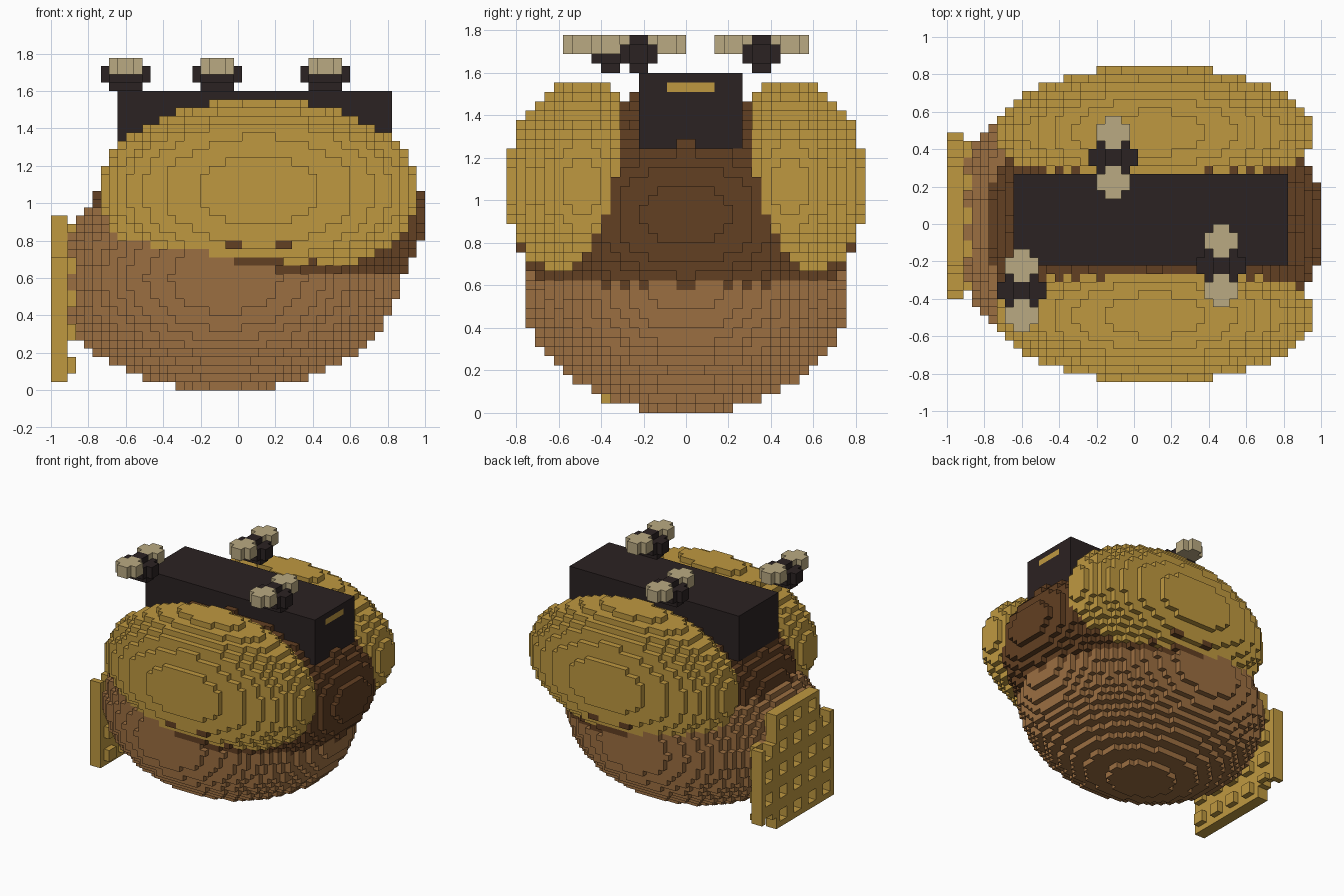
import bpy, bmesh
from mathutils import Vector

cube = bpy.data.objects.get("Cube")
if cube:
    bpy.data.objects.remove(cube, do_unlink=True)

V = 2 / 45            # size of one block; grid is i: 0..45, j: -19..19, k: 0..40
cells = {}            # (i, j, k) -> part name; later parts replace earlier ones


def ellipsoid(part, centre, radii, min_i=0):
    """Fill every block whose middle lies in the ellipsoid."""
    lo = [int(c - r) - 1 for c, r in zip(centre, radii)]
    hi = [int(c + r) + 2 for c, r in zip(centre, radii)]
    for i in range(max(lo[0], min_i), hi[0]):
        for j in range(lo[1], hi[1]):
            for k in range(max(lo[2], 0), hi[2]):
                d = sum(((p + 0.5 - c) / r) ** 2
                        for p, c, r in zip((i, j, k), centre, radii))
                if d <= 1:
                    cells[i, j, k] = part


def block(part, x, y, z, round_corners=False):
    """Fill a box of blocks, optionally without its four upright corners."""
    for i in range(*x):
        for j in range(*y):
            for k in range(*z):
                corner = i in (x[0], x[1] - 1) and j in (y[0], y[1] - 1)
                if not (round_corners and corner):
                    cells[i, j, k] = part


# Rounded masses
ellipsoid("lower_body", (21, 0, 13.5), (21, 17.4, 13.5), min_i=2)
ellipsoid("upper_body", (25, 0, 21), (20.2, 18.5, 13.1))
for name, side in (("front_lobe", -1), ("back_lobe", 1)):
    ellipsoid(name, (25, 11 * side, 24), (19.2, 8.1, 11.1))

# Dark box on top with a coloured slot on its end
block("top_box", (8, 41), (-5, 6), (28, 36))
block("end_slot", (40, 41), (-2, 3), (34, 35))

# Three fittings with paired pale caps
for n, (ci, cj) in enumerate(((9, -8), (20, 8), (33, -5)), 1):
    base, cap = f"fitting_base_{n}", f"fitting_caps_{n}"
    block(base, (ci - 2, ci + 2), (cj - 1, cj + 1), (36, 37))
    block(base, (ci - 3, ci + 3), (cj - 1, cj + 1), (37, 39))
    block(base, (ci - 2, ci + 2), (cj - 2, cj + 2), (37, 39))
    block(base, (ci - 1, ci + 1), (cj - 1, cj + 1), (39, 40))
    for s in (-3, 3):
        block(cap, (ci - 2, ci + 2), (cj + s - 2, cj + s + 2), (38, 40), True)

# Waffle plate: bars two blocks deep, recessed pockets closed on the inside
for a in range(20):
    for b in range(20):
        j, k = a - 9, b + 1
        if b >= 15 and (a < 4 or a >= 16):
            continue
        if b < 2 and a >= 16:
            continue
        pocket = a % 4 in (1, 2) and b % 4 in (1, 2)
        for i in ((2,) if pocket else (0, 1)):
            cells[i, j, k] = "waffle_plate"

COLOURS = {
    "golden": (0.52, 0.315, 0.051),
    "light_brown": (0.33, 0.156, 0.053),
    "dark_brown": (0.122, 0.050, 0.016),
    "near_black": (0.024, 0.016, 0.016),
    "pale_cream": (0.49, 0.40, 0.223),
}
PART_COLOUR = {"lower_body": "light_brown", "upper_body": "dark_brown",
               "top_box": "near_black", "fitting_base": "near_black",
               "fitting_caps": "pale_cream"}
materials = {}
for name, rgb in COLOURS.items():
    m = bpy.data.materials.new(name)
    m.use_nodes = True
    m.diffuse_color = (*rgb, 1)
    m.node_tree.nodes["Principled BSDF"].inputs["Base Color"].default_value = (*rgb, 1)
    materials[name] = m

# Build one mesh per part from the exposed block faces
meshes = {}
for cell, part in cells.items():
    bm, verts = meshes.setdefault(part, (bmesh.new(), {}))
    for axis in range(3):
        for step in (0, 1):
            near = list(cell)
            near[axis] += 2 * step - 1
            if tuple(near) in cells:
                continue
            ring = []
            for u, w in ((0, 0), (1, 0), (1, 1), (0, 1)):
                p = list(cell)
                p[axis] += step
                p[(axis + 1) % 3] += u
                p[(axis + 2) % 3] += w
                p = tuple(p)
                if p not in verts:
                    verts[p] = bm.verts.new(Vector((p[0] - 22.5, p[1], p[2])) * V)
                ring.append(verts[p])
            bm.faces.new(ring if step else ring[::-1])

for part, (bm, _) in meshes.items():
    if not bm.faces:
        bm.free()
        continue
    mesh = bpy.data.meshes.new(part)
    bm.to_mesh(mesh)
    bm.free()
    key = part.rstrip("_123")
    mesh.materials.append(materials[PART_COLOUR.get(key, "golden")])
    bpy.context.collection.objects.link(bpy.data.objects.new(part, mesh))
